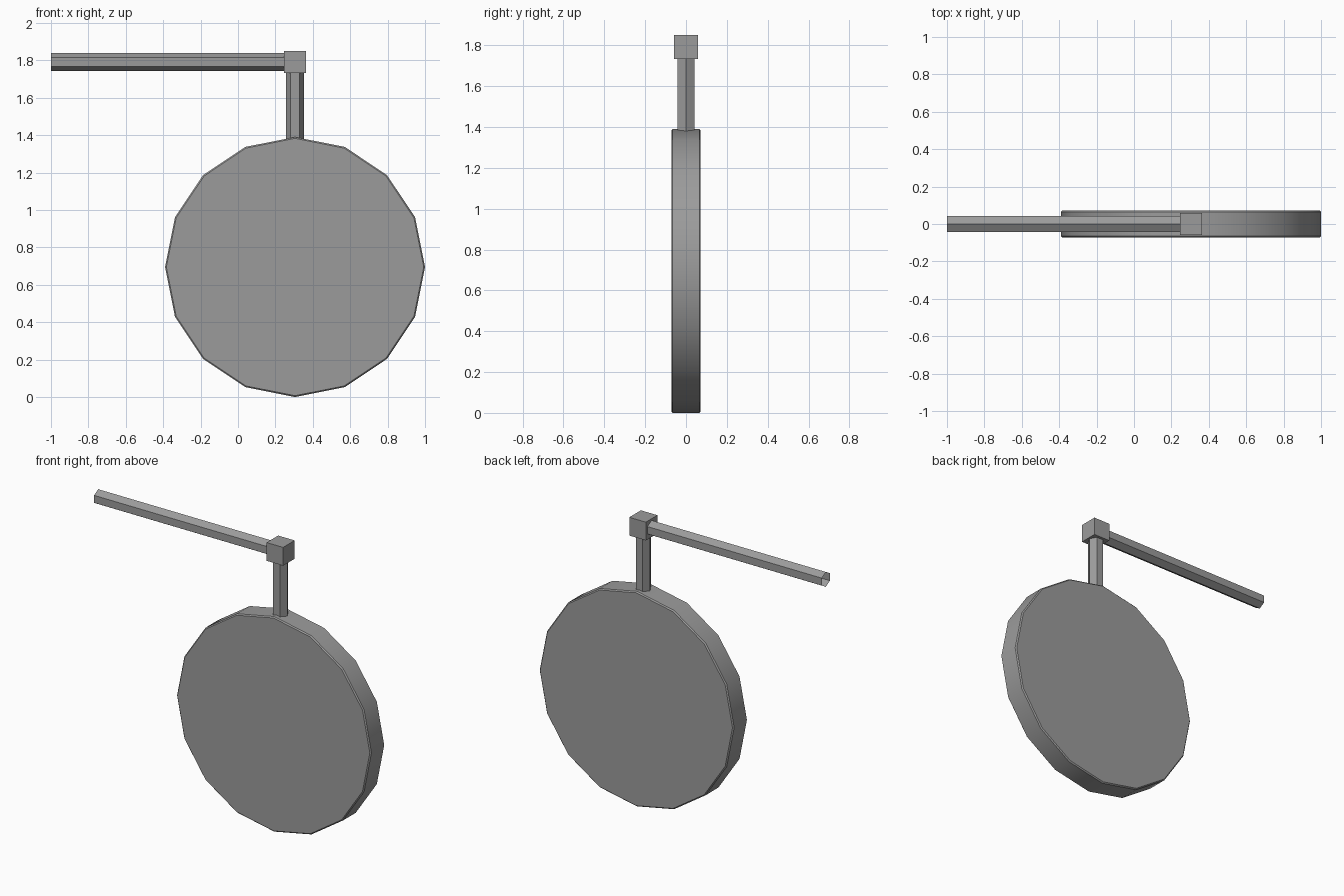
import bpy, bmesh, math
from mathutils import Vector

if "Cube" in bpy.data.objects:
    bpy.data.objects.remove(bpy.data.objects["Cube"])

CX, CZ = 0.305, 0.695      # disc centre
ARM_Z = 1.791              # height of the arm and joint

dark = bpy.data.materials.new("dark_grey")
dark.diffuse_color = (0.33, 0.33, 0.33, 1)
dark.use_nodes = True
dark.node_tree.nodes["Principled BSDF"].inputs["Base Color"].default_value = dark.diffuse_color


def prism(name, start, end, up, radius, sides, capped=True, chamfer=0.0):
    """Regular prism from start to end with one corner pointing along up."""
    start, end, up = Vector(start), Vector(end), Vector(up)
    side = (end - start).normalized().cross(up)
    bm = bmesh.new()
    rings = []
    for c in (start, end):
        rings.append([bm.verts.new(c + radius * (math.cos(a) * up + math.sin(a) * side))
                      for a in (2 * math.pi * i / sides for i in range(sides))])
    for i in range(sides):
        j = (i + 1) % sides
        bm.faces.new((rings[0][i], rings[0][j], rings[1][j], rings[1][i]))
    if capped:
        caps = [bm.faces.new(r) for r in rings]
        if chamfer:
            edges = [e for f in caps for e in f.edges]
            bmesh.ops.bevel(bm, geom=edges, offset=chamfer, segments=1, affect='EDGES')
    bmesh.ops.recalc_face_normals(bm, faces=bm.faces)
    mesh = bpy.data.meshes.new(name)
    bm.to_mesh(mesh)
    bm.free()
    mesh.materials.append(dark)
    ob = bpy.data.objects.new(name, mesh)
    bpy.context.collection.objects.link(ob)
    return ob


# Round sign panel: 16 sides, thin chamfer, smooth rim
panel = prism("sign_panel", (CX, -0.072, CZ), (CX, 0.072, CZ), (0, 0, 1),
              0.695, 16, chamfer=0.007)
bpy.context.view_layer.objects.active = panel
panel.select_set(True)
bpy.ops.object.shade_smooth_by_angle(angle=math.radians(30))

# Hexagonal hanger post and open-ended wall arm
prism("hanger_post", (CX, 0, 1.37), (CX, 0, ARM_Z), (1, 0, 0), 0.048, 6, capped=False)
prism("wall_arm", (-1, 0, ARM_Z), (CX - 0.04, 0, ARM_Z), (0, 0, 1), 0.048, 6, capped=False)

# Cube joint where arm and post meet
bpy.ops.mesh.primitive_cube_add(size=0.118, location=(CX, 0, ARM_Z))
joint = bpy.context.object
joint.name = "corner_joint"
joint.data.materials.append(dark)
